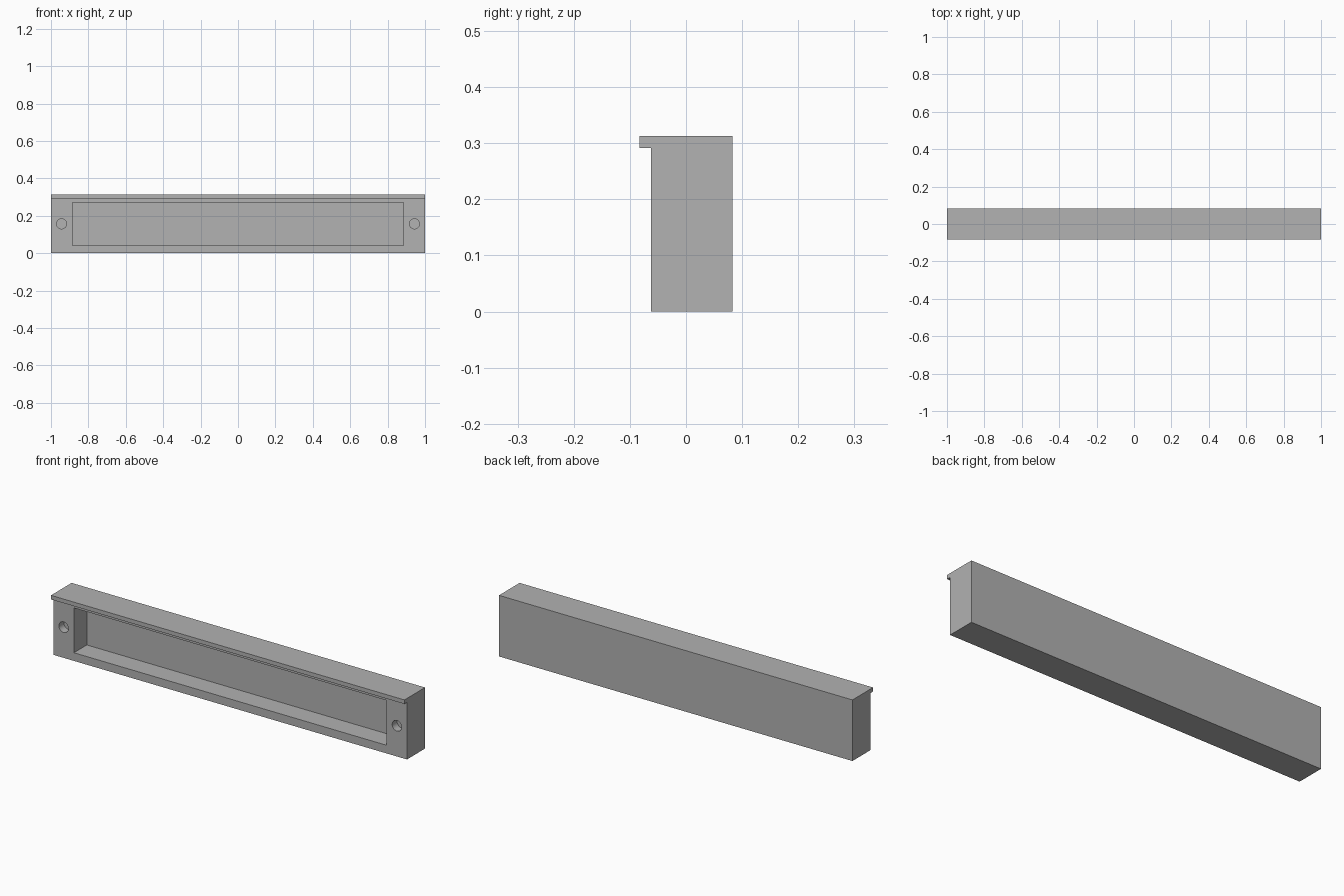
import bpy
import bmesh
import math
from mathutils import Matrix

cube = bpy.data.objects.get("Cube")
if cube:
    bpy.data.objects.remove(cube, do_unlink=True)

grey = bpy.data.materials.new("plain_grey")
grey.use_nodes = True
colour = (0.445, 0.445, 0.445, 1)
grey.diffuse_color = colour
grey.node_tree.nodes["Principled BSDF"].inputs["Base Color"].default_value = colour

FRONT, BACK, LIP = -0.0625, 0.0833, -0.0833
HEIGHT, LIP_Z = 0.3125, 0.2917


def make_object(name, bm):
    bmesh.ops.recalc_face_normals(bm, faces=bm.faces)
    mesh = bpy.data.meshes.new(name)
    bm.to_mesh(mesh)
    bm.free()
    mesh.materials.append(grey)
    obj = bpy.data.objects.new(name, mesh)
    bpy.context.collection.objects.link(obj)
    return obj


def cut(target, cutter):
    cutter.hide_render = True
    mod = target.modifiers.new(cutter.name, "BOOLEAN")
    mod.operation = "DIFFERENCE"
    mod.solver = "EXACT"
    mod.object = cutter
    bpy.context.view_layer.objects.active = target
    bpy.ops.object.modifier_apply(modifier=mod.name)
    bpy.data.objects.remove(cutter, do_unlink=True)


# Housing: side profile with an overhanging front lip, extruded along x
profile = [(FRONT, 0), (BACK, 0), (BACK, HEIGHT), (LIP, HEIGHT),
           (LIP, LIP_Z), (FRONT, LIP_Z)]
bm = bmesh.new()
face = bm.faces.new([bm.verts.new((-1, y, z)) for y, z in profile])
ext = bmesh.ops.extrude_face_region(bm, geom=[face])
moved = [g for g in ext["geom"] if isinstance(g, bmesh.types.BMVert)]
bmesh.ops.translate(bm, verts=moved, vec=(2, 0, 0))
housing = make_object("housing", bm)

# Long rectangular recess in the front
x, z0, z1, y1 = 0.885, 0.0417, 0.2708, 0.0417
y0 = FRONT - 0.1
bm = bmesh.new()
bmesh.ops.create_cube(bm, size=1, matrix=Matrix.Translation(
    (0, (y0 + y1) / 2, (z0 + z1) / 2)) @ Matrix.Diagonal((2 * x, y1 - y0, z1 - z0, 1)))
cut(housing, make_object("recess_cutter", bm))

# Blind screw hole at each end
HOLE_DEPTH = 0.04
for side in (-1, 1):
    bm = bmesh.new()
    bmesh.ops.create_cone(
        bm, cap_ends=True, segments=32, radius1=0.027, radius2=0.027,
        depth=2 * HOLE_DEPTH,
        matrix=Matrix.Translation((side * 0.943, FRONT, 0.157))
        @ Matrix.Rotation(math.pi / 2, 4, "X"))
    cut(housing, make_object("hole_cutter", bm))

# Smooth hole walls, crisp box edges
bpy.ops.object.select_all(action="DESELECT")
housing.select_set(True)
bpy.context.view_layer.objects.active = housing
bpy.ops.object.shade_smooth_by_angle(angle=math.radians(30))
